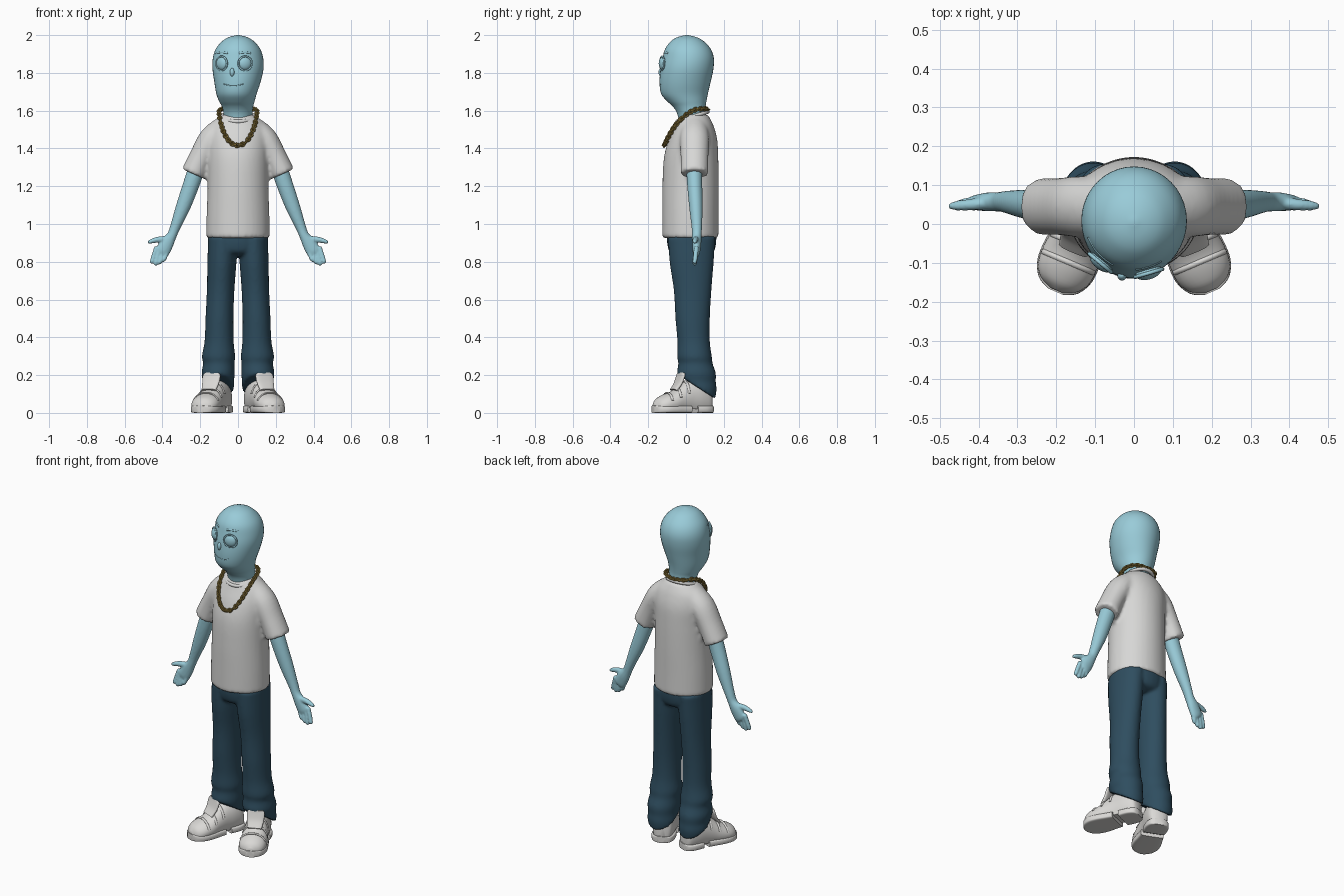
import bpy, bmesh
from math import sin, cos, pi, sqrt, radians, copysign
from mathutils import Vector, Matrix

cube = bpy.data.objects.get("Cube")
if cube:
    bpy.data.objects.remove(cube, do_unlink=True)

X, Y, Z = Vector((1, 0, 0)), Vector((0, 1, 0)), Vector((0, 0, 1))


def material(name, rgb):
    m = bpy.data.materials.new(name)
    m.use_nodes = True
    m.diffuse_color = (*rgb, 1)
    m.node_tree.nodes["Principled BSDF"].inputs["Base Color"].default_value = (*rgb, 1)
    return m


SKIN = material("pale blue skin", (0.32, 0.6, 0.69))
SHIRT = material("white cotton", (0.68, 0.68, 0.67))
DENIM = material("dark blue denim", (0.028, 0.075, 0.115))
GOLD = material("old gold", (0.3, 0.21, 0.05))
SHOE = material("white leather", (0.7, 0.69, 0.67))


def smooth_rows(rows, sub, closed=False):
    """Catmull-Rom interpolation of equal-length tuples."""
    k, out = len(rows), []
    pick = lambda i: rows[i % k] if closed else rows[max(0, min(k - 1, i))]
    for i in range(k if closed else k - 1):
        for j in range(sub):
            t = j / sub
            out.append([0.5 * (2 * b + (c - a) * t + (2 * a - 5 * b + 4 * c - d) * t * t
                               + (3 * b - a - 3 * c + d) * t ** 3)
                        for a, b, c, d in zip(*(pick(i + o) for o in (-1, 0, 1, 2)))])
    return out if closed else out + [list(rows[-1])]


def tube(bm, rows, side=Y, fixed=None, n=28, sub=4, closed=False, p=1, floor=None):
    """Loft elliptical rings; each row is x, y, z, radius a, radius b."""
    rows = smooth_rows(rows, sub, closed)
    k, rings = len(rows), []
    for i, r in enumerate(rows):
        c = Vector(r[:3])
        nxt = rows[(i + 1) % k] if closed else rows[min(i + 1, k - 1)]
        prv = rows[i - 1] if closed else rows[max(i - 1, 0)]
        t = fixed or (Vector(nxt[:3]) - Vector(prv[:3])).normalized()
        u = side.cross(t).normalized()
        v = t.cross(u)
        ring = []
        for j in range(n):
            a = 2 * pi * j / n
            ca, sa = (copysign(abs(f) ** p, f) for f in (cos(a), sin(a)))
            co = c + u * r[3] * ca + v * r[4] * sa
            if floor is not None:
                co.z = max(co.z, floor)
            ring.append(bm.verts.new(co))
        rings.append(ring)
    for i in range(k if closed else k - 1):
        a, b = rings[i], rings[(i + 1) % k]
        for j in range(n):
            bm.faces.new((a[j], a[(j + 1) % n], b[(j + 1) % n], b[j]))
    if not closed:
        bm.faces.new(rings[0])
        bm.faces.new(rings[-1])


def ball(bm, co, scale, rot=Matrix()):
    m = Matrix.Translation(co) @ rot @ Matrix.Diagonal((*scale, 1))
    bmesh.ops.create_uvsphere(bm, u_segments=24, v_segments=14, radius=1, matrix=m)


def loop(bm, co, u, v, ru, rv, thick, n=8, count=16):
    """Closed ring around the axis u x v."""
    pts = [co + u * ru * cos(2 * pi * i / count) + v * rv * sin(2 * pi * i / count)
           for i in range(count)]
    tube(bm, [(*q, thick, thick) for q in pts], side=u.cross(v), n=n, sub=1, closed=True)


def mirror(bm):
    new = bmesh.ops.duplicate(bm, geom=bm.verts[:] + bm.edges[:] + bm.faces[:])["geom"]
    for g in new:
        if isinstance(g, bmesh.types.BMVert):
            g.co.x *= -1


def finish(name, bm, mat, voxel=0, angle=50):
    bmesh.ops.recalc_face_normals(bm, faces=bm.faces[:])
    me = bpy.data.meshes.new(name)
    bm.to_mesh(me)
    bm.free()
    me.materials.append(mat)
    ob = bpy.data.objects.new(name, me)
    bpy.context.scene.collection.objects.link(ob)
    bpy.ops.object.select_all(action="DESELECT")
    ob.select_set(True)
    bpy.context.view_layer.objects.active = ob
    bpy.ops.object.shade_smooth_by_angle(angle=radians(angle))
    if voxel:  # fuse overlapping volumes into one soft skin
        rm = ob.modifiers.new("fuse", "REMESH")
        rm.mode, rm.voxel_size, rm.use_smooth_shade = "VOXEL", voxel, True
        sm = ob.modifiers.new("soften", "SMOOTH")
        sm.factor, sm.iterations = 0.5, 5
    return ob


# Head and neck
HEAD = [(0, .04, 1.5, .07, .07), (0, .03, 1.58, .076, .075), (-.002, .018, 1.62, .082, .086),
        (-.006, .004, 1.65, .094, .104), (-.008, -.008, 1.69, .107, .124),
        (-.003, -.005, 1.75, .122, .135), (0, .005, 1.82, .135, .14), (0, .012, 1.88, .133, .135),
        (0, .01, 1.93, .116, .119), (0, .007, 1.97, .081, .084), (0, .005, 1.99, .046, .048),
        (0, .005, 2, .006, .006)]
bm = bmesh.new()
tube(bm, HEAD, fixed=Z, n=40)
finish("head", bm, SKIN)


def on_face(x, z):
    """Point and outward direction on the front of the head."""
    i = next(i for i in range(len(HEAD) - 1) if HEAD[i + 1][2] >= z)
    a, b = HEAD[i], HEAD[i + 1]
    t = (z - a[2]) / (b[2] - a[2])
    cx, cy, _, rx, ry = (p + (q - p) * t for p, q in zip(a, b))
    e = (x - cx) / rx
    d = sqrt(1 - e * e)
    return Vector((x, cy - ry * d, z)), Vector((e / rx, -d / ry, 0)).normalized()


# Face: the head looks a little to its right
for label, x in (("right", -.085), ("left", .037)):
    co, nrm = on_face(x, 1.85)
    across = Z.cross(nrm)
    bm = bmesh.new()
    ball(bm, co, (.035, .035, .019), nrm.to_track_quat("Z", "Y").to_matrix().to_4x4())
    loop(bm, co + nrm * .003, across, Z, .037, .037, .005, count=28)
    finish(label + "_eye", bm, SKIN)
    bm = bmesh.new()
    brow = [on_face(x + d, 1.908 - 4 * d * d)[0] for d in (-.032, -.016, 0, .016, .032)]
    tube(bm, [(*q, .004, .005) for q in brow], side=Z, n=8)
    finish(label + "_eyebrow", bm, SKIN)
bm = bmesh.new()
mouth = [on_face(-.024 + d, 1.733 + 3 * d * d)[0] for d in (-.055, -.03, 0, .03, .055)]
tube(bm, [(*q, .003, .003) for q in mouth], side=Z, n=8)
finish("mouth", bm, SKIN)
bm = bmesh.new()
ball(bm, on_face(-.031, 1.803)[0], (.012, .013, .022))
finish("nose", bm, SKIN)

# Shirt: sleeves fused with the body
bm = bmesh.new()
tube(bm, [(.08, .045, 1.51, .06, .07), (.14, .045, 1.45, .068, .078),
          (.193, .045, 1.36, .063, .074), (.237, .045, 1.265, .066, .074)])
mirror(bm)
tube(bm, [(0, .023, .925, .168, .149), (0, .023, 1.05, .166, .149), (0, .024, 1.2, .161, .149),
          (0, .027, 1.35, .161, .144), (0, .037, 1.45, .163, .128), (0, .043, 1.52, .148, .103),
          (0, .042, 1.56, .11, .085), (0, .042, 1.58, .086, .073)], fixed=Z, n=40)
finish("shirt", bm, SHIRT, voxel=.011)
bm = bmesh.new()
loop(bm, Vector((0, .034, 1.568)), X, Vector((0, .95, .3)).normalized(), .083, .085, .01, count=36)
finish("collar", bm, SHIRT)

# Arms
bm = bmesh.new()
tube(bm, [(.19, .045, 1.38, .045, .045), (.237, .045, 1.24, .044, .041),
          (.287, .052, 1.1, .039, .036), (.33, .057, .99, .028, .028), (.35, .057, .94, .026, .025),
          (.375, .057, .9, .036, .024), (.4, .055, .855, .038, .02), (.41, .055, .84, .03, .014)])
for i, tip in enumerate((.8, .786, .78, .79)):
    b = .368 + .021 * i
    tube(bm, [(b, .055, .88, .012, .013), (b + .016, .05, .83, .012, .013),
              (b + .025, .046, tip + .01, .011, .012), (b + .027, .045, tip, .006, .006)], n=12)
tube(bm, [(.37, .055, .92, .016, .016), (.42, .05, .918, .016, .015),
          (.46, .047, .908, .012, .012), (.477, .046, .9, .006, .006)], n=12)
mirror(bm)
finish("arms", bm, SKIN, voxel=.005)

# Trousers: legs cut by a slanted hem, fused with the hips
bm = bmesh.new()
tube(bm, [(.08, .03, .93, .078, .125), (.085, .03, .8, .077, .117), (.092, .035, .65, .073, .1),
          (.098, .035, .5, .074, .091), (.1, .04, .38, .077, .086), (.103, .045, .3, .088, .092),
          (.102, .05, .262, .083, .091), (.105, .055, .21, .088, .103), (.104, .06, .165, .083, .098),
          (.104, .062, .12, .085, .1), (.1, .065, .05, .075, .085)], fixed=Z, sub=6)
bmesh.ops.bisect_plane(bm, geom=bm.verts[:] + bm.edges[:] + bm.faces[:], dist=1e-5,
                       plane_co=(0, .045, .145), plane_no=(0, .11, .17), clear_inner=True)
bmesh.ops.holes_fill(bm, edges=[e for e in bm.edges if e.is_boundary], sides=0)
mirror(bm)
tube(bm, [(0, .03, .97, .155, .13), (0, .03, .9, .159, .13), (0, .03, .85, .14, .115),
          (0, .03, .83, .08, .07)], fixed=Z)
finish("trousers", bm, DENIM, voxel=.009)

# Shoes: s runs from heel to toe along an outward-turned axis
HEEL, AXIS = Vector((.085, .1, 0)), Vector((.39, -.92, 0)).normalized()
ACROSS = Z.cross(AXIS)
UPPER = [(-.035, .02, .1), (-.02, .05, .155), (.03, .062, .185), (.09, .064, .18), (.14, .068, .15),
         (.19, .075, .115), (.24, .073, .096), (.275, .054, .076), (.294, .02, .05)]
bm = bmesh.new()
tube(bm, [(*(HEEL + AXIS * s + Z * h * .45), w, h * .55) for s, w, h in UPPER],
     side=Z, fixed=AXIS, floor=.02)
mirror(bm)
finish("shoe_uppers", bm, SHOE)

SOLES = (("heel_soles", [(-.04, .025), (-.028, .05), (0, .063), (.03, .066), (.065, .064)]),
         ("front_soles", [(.1, .066), (.14, .071), (.19, .078), (.24, .076), (.28, .055), (.298, .022)]))
for name, rows in SOLES:
    bm = bmesh.new()
    tube(bm, [(*(HEEL + AXIS * s + Z * .019), w, .019) for s, w in rows],
         side=Z, fixed=AXIS, p=.35)
    mirror(bm)
    finish(name, bm, SHOE, angle=40)

bm = bmesh.new()
tube(bm, [(*(HEEL + AXIS * s + Z * z), w, .011)
          for s, z, w in ((.18, .12, .04), (.155, .155, .047), (.14, .195, .05), (.136, .212, .04))],
     side=Z, p=.7)
mirror(bm)
finish("shoe_tongues", bm, SHOE)

bm = bmesh.new()
for i in (3, 4, 5):  # straps and toe seam
    s, w, h = UPPER[i]
    s += .025
    w, h = (p + (q - p) * .5 for p, q in zip((w, h), UPPER[i + 1][1:]))
    arc = [HEEL + AXIS * s + ACROSS * w * cos(a) + Z * h * (.45 + .56 * sin(a))
           for a in (pi * (k + 1) / 10 for k in range(9))]
    tube(bm, [(*q, .005, .007) for q in arc], side=AXIS, n=8, sub=2)
mirror(bm)
finish("shoe_straps", bm, SHOE)

# Chain necklace: small links turned alternately along a loop
half = [(.06, .1, 1.61), (.096, .05, 1.605), (.099, 0, 1.578), (.09, -.05, 1.53),
        (.07, -.086, 1.475), (.04, -.108, 1.432)]
path = [(0, .115, 1.605)] + half + [(0, -.116, 1.416)] + [(-x, y, z) for x, y, z in half[::-1]]
pts = [Vector(q) for q in smooth_rows(path, 16, True)]
bm = bmesh.new()
walked, count = 1, 0
for a, b in zip(pts, pts[1:] + pts[:1]):
    walked += (b - a).length
    if walked < .013:
        continue
    walked, count = 0, count + 1
    t = (b - a).normalized()
    u = Matrix.Rotation(radians(45 if count % 2 else -45), 3, t) @ t.orthogonal().normalized()
    loop(bm, a, t, u, .013, .0095, .0048, n=6, count=10)
finish("chain_necklace", bm, GOLD)
